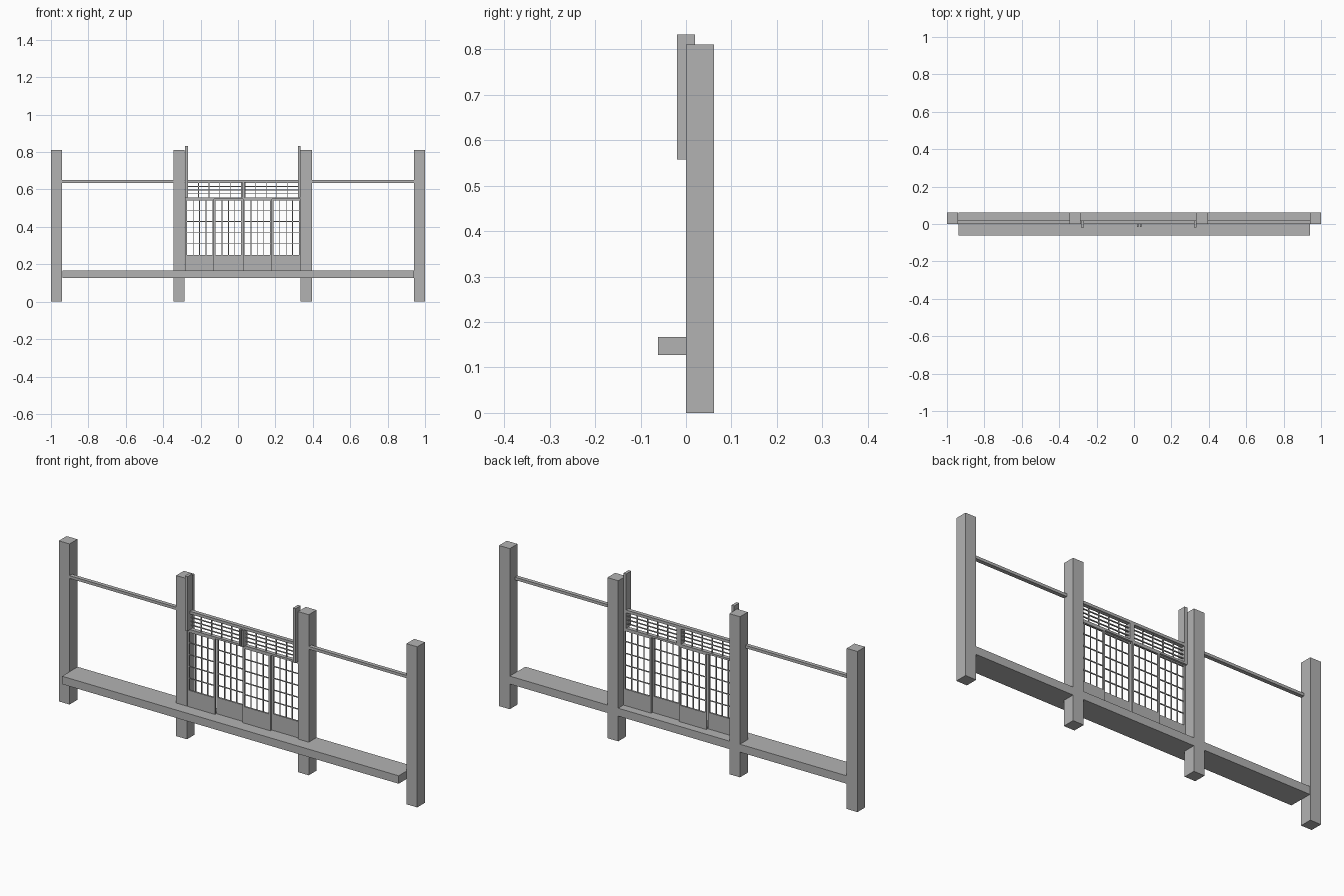
import bpy
import bmesh
from mathutils import Matrix, Vector

old = bpy.data.objects.get("Cube")
if old:
    bpy.data.objects.remove(old, do_unlink=True)

grey = bpy.data.materials.new("plain grey")
grey.use_nodes = True
colour = (0.45, 0.45, 0.45, 1)
grey.diffuse_color = colour
grey.node_tree.nodes["Principled BSDF"].inputs["Base Color"].default_value = colour


def add_box(bm, xs, ys, zs):
    lo, hi = (Vector(p) for p in zip(xs, ys, zs))
    size = hi - lo
    matrix = Matrix.Translation((lo + hi) / 2) @ Matrix.Diagonal((*size, 1))
    bmesh.ops.create_cube(bm, size=1, matrix=matrix)


def make(name, *boxes):
    bm = bmesh.new()
    for box in boxes:
        add_box(bm, *box)
    mesh = bpy.data.meshes.new(name)
    bm.to_mesh(mesh)
    bm.free()
    mesh.materials.append(grey)
    obj = bpy.data.objects.new(name, mesh)
    bpy.context.collection.objects.link(obj)
    return obj


def lattice(xs, ys, zs, columns, rows, bar=0.004):
    """Evenly spaced thin bars filling a rectangle."""
    (x0, x1), (z0, z1) = xs, zs
    boxes = []
    for i in range(1, columns):
        x = x0 + (x1 - x0) * i / columns
        boxes.append(((x - bar / 2, x + bar / 2), ys, zs))
    for i in range(1, rows):
        z = z0 + (z1 - z0) * i / rows
        boxes.append((xs, ys, (z - bar / 2, z + bar / 2)))
    return boxes


DEPTH = 0.062
LEFT, RIGHT = -0.283, 0.335     # opening between the middle posts
MIDDLE = 0.027

# Four square posts
posts = {"outer_post_right": -1, "middle_post_right": -0.345,
         "middle_post_left": 0.335, "outer_post_left": 0.94}
for name, x in posts.items():
    make(name, ((x, x + 0.06), (0, DEPTH), (0, 0.81)))

# Wide base beam and thin upper rail
make("base_beam", ((-0.938, 0.94), (-DEPTH, DEPTH), (0.127, 0.167)))
make("upper_rail", ((-0.94, 0.94), (0, 0.02), (0.636, 0.65)))

# Lintel between doors and transom
make("lintel", ((LEFT, RIGHT), (0, 0.02), (0.548, 0.558)))

# Upright strips beside the middle posts
for name, x in (("side_strip_right", LEFT), ("side_strip_left", RIGHT - 0.015)):
    make(name, ((x, x + 0.015), (-0.02, 0.02), (0.557, 0.832)))

# Twin strips on the transom centre
make("transom_mullion",
     ((MIDDLE - 0.012, MIDDLE + 0.012), (0, 0.02), (0.557, 0.64)),
     ((MIDDLE - 0.012, MIDDLE - 0.004), (-0.015, 0), (0.557, 0.64)),
     ((MIDDLE + 0.004, MIDDLE + 0.012), (-0.015, 0), (0.557, 0.64)))

# Transom lattices
for name, xs in (("transom_lattice_right", (LEFT + 0.015, MIDDLE - 0.012)),
                 ("transom_lattice_left", (MIDDLE + 0.012, RIGHT - 0.015))):
    make(name, *lattice(xs, (0.007, 0.013), (0.558, 0.636), 5, 4))

# Four sliding doors on two alternating tracks
step = (RIGHT - LEFT) / 4
stile = 0.009
for i in range(4):
    x0, x1 = LEFT + i * step, LEFT + (i + 1) * step
    y0 = 0.011 * (i % 2)
    ys = (y0, y0 + 0.009)
    inner = (x0 + stile, x1 - stile)
    make(f"door_{i + 1}",
         ((x0, inner[0]), ys, (0.167, 0.548)),
         ((inner[1], x1), ys, (0.167, 0.548)),
         (inner, ys, (0.167, 0.25)),
         (inner, ys, (0.542, 0.548)),
         *lattice(inner, (y0 + 0.002, y0 + 0.007), (0.25, 0.548), 4, 5))
